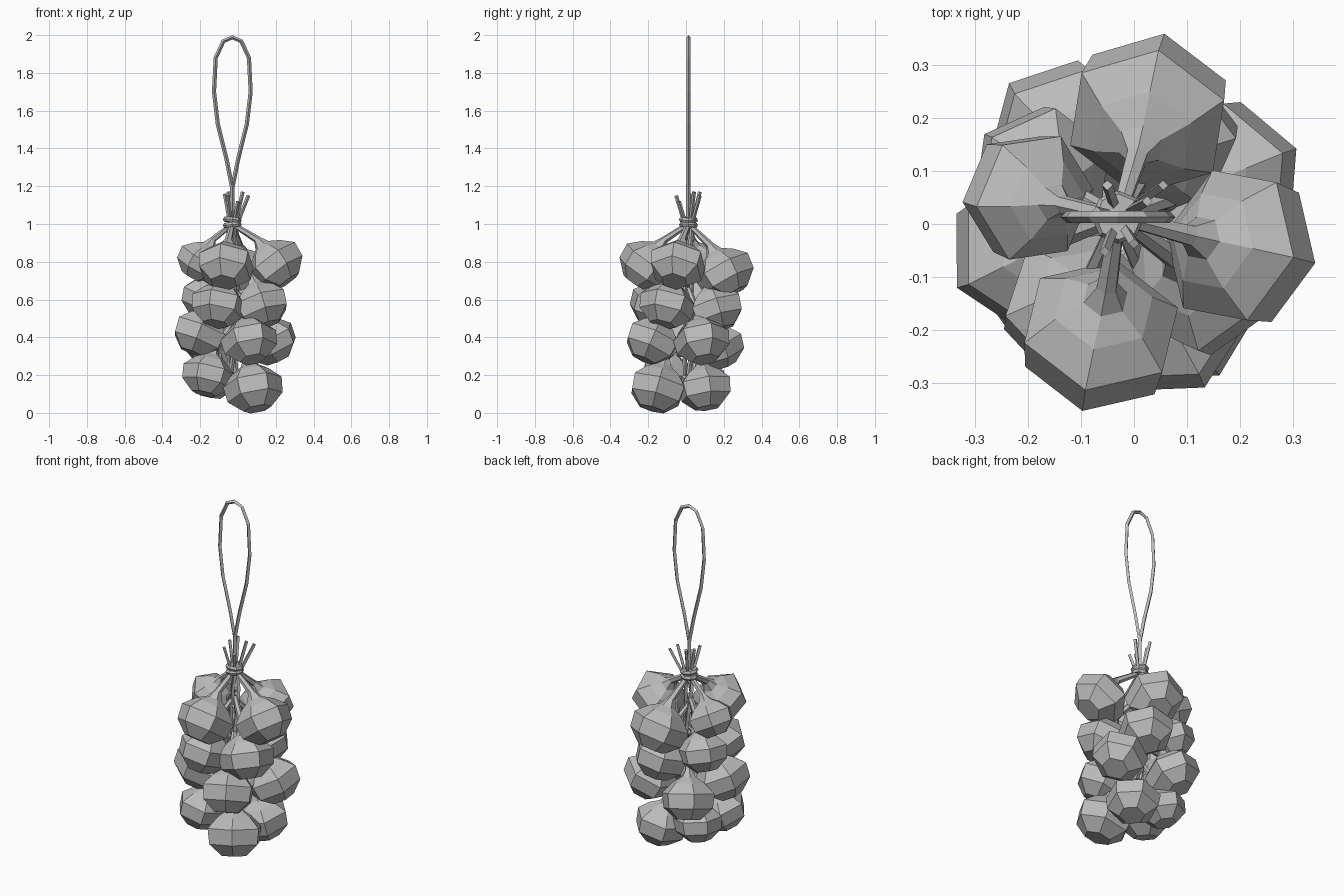
import bpy, bmesh, math
from mathutils import Vector

if "Cube" in bpy.data.objects:
    bpy.data.objects.remove(bpy.data.objects["Cube"])

GREY = (0.5, 0.5, 0.5, 1)
mat = bpy.data.materials.new("plain grey")
mat.use_nodes = True
mat.diffuse_color = GREY
mat.node_tree.nodes["Principled BSDF"].inputs["Base Color"].default_value = GREY

AXIS = Vector((-0.03, 0.013, 0))     # centre line of the bunch
TIE = AXIS + Vector((0, 0, 1.0))


def loft(name, rings, sides, spin=0.0):
    """Skin a list of (centre, normal, radius) rings into a closed solid."""
    bm = bmesh.new()
    loops = []
    for centre, normal, radius in rings:
        turn = Vector((0, 0, 1)).rotation_difference(normal)
        loops.append([bm.verts.new(centre + turn @ Vector((
            radius * math.cos(spin + math.tau * i / sides),
            radius * math.sin(spin + math.tau * i / sides), 0)))
            for i in range(sides)])
    for low, high in zip(loops, loops[1:]):
        for i in range(sides):
            j = (i + 1) % sides
            bm.faces.new((low[i], low[j], high[j], high[i]))
    bm.faces.new(loops[0][::-1])
    bm.faces.new(loops[-1])
    mesh = bpy.data.meshes.new(name)
    bm.to_mesh(mesh)
    bm.free()
    mesh.materials.append(mat)
    obj = bpy.data.objects.new(name, mesh)
    bpy.context.collection.objects.link(obj)


def strand(name, points, radius, sides=4):
    """Thin stalk through the given points."""
    rings = []
    for i, p in enumerate(points):
        along = points[min(i + 1, len(points) - 1)] - points[max(i - 1, 0)]
        rings.append((p, along.normalized(), radius))
    loft(name, rings, sides)


# Bulb profile: radius, height along the bulb axis
PROFILE = [(0.075, -0.115), (0.148, -0.05), (0.158, 0.035),
           (0.1, 0.093), (0.045, 0.128), (0.022, 0.17)]


def bulb(name, centre, anchor, upright, size, spin):
    axis = (anchor - centre + Vector((0, 0, upright))).normalized()
    rings = [(centre + axis * h * size, axis, r * size) for r, h in PROFILE]
    rings.append((anchor, axis, 0.014))
    loft(name, rings, 6, spin)


# Four tiers of four bulbs: x, y, z, size, spin
TIERS = {
    "top": [(-0.065, -0.21, 0.78, 0.97, 0.3), (0.2, -0.045, 0.785, 0.97, -0.2),
            (0.03, 0.207, 0.74, 1, 0.35), (-0.2, 0.052, 0.8, 0.8, 0.1)],
    "upper": [(-0.105, -0.16, 0.57, 0.93, 0.2), (0.125, -0.1, 0.57, 0.95, 0.6),
              (0.05, 0.16, 0.55, 0.95, 0.1), (-0.175, 0.09, 0.61, 0.85, 0.4)],
    "lower": [(-0.203, -0.05, 0.42, 0.95, 0.5), (0.06, -0.18, 0.38, 0.95, 0.0),
              (0.17, 0.085, 0.38, 0.95, 0.4), (-0.13, 0.165, 0.35, 0.93, 0.3)],
    "bottom": [(-0.16, -0.1, 0.2, 0.88, 0.1), (0.082, -0.15, 0.13, 1, 0.0),
               (0.09, 0.1, 0.13, 0.93, 0.2), (-0.13, 0.075, 0.18, 0.83, 0.5)],
}
# How far each tier's bulbs are pulled upright
UPRIGHT = {"top": 0.1, "upper": 0.2, "lower": 0.15, "bottom": 0.3}
for tier, bulbs in TIERS.items():
    for n, (x, y, z, size, spin) in enumerate(bulbs, 1):
        anchor = TIE if tier == "top" else AXIS + Vector((0, 0, z + 0.28))
        bulb(f"{tier}_bulb_{n}", Vector((x, y, z)), anchor, UPRIGHT[tier],
             size, spin)

# Twisted stalks down the middle
for k in range(3):
    pts = []
    for i in range(8):
        a = math.tau * k / 3 + i * 0.8
        pts.append(AXIS + Vector((0.02 * math.cos(a), 0.02 * math.sin(a),
                                  0.2 + i * 0.115)))
    strand(f"centre_stalk_{k + 1}", pts, 0.012)

# Wrapped tie
for n, z in enumerate((0.995, 1.022), 1):
    up = Vector((0.08 * (-1) ** n, 0.05, 1)).normalized()
    mid = AXIS + Vector((0, 0, z))
    loft(f"tie_wrap_{n}", [(mid - up * 0.013, up, 0.043), (mid, up, 0.05),
                           (mid + up * 0.013, up, 0.043)], 8)

# Cut stalk ends splaying out above the tie
ENDS = [(-0.04, 0.01, 1.16), (-0.025, -0.065, 1.15), (0.055, 0.03, 1.17),
        (0.085, 0.06, 1.15), (-0.02, 0.06, 1.17), (0.03, -0.05, 1.12)]
for n, (dx, dy, z) in enumerate(ENDS, 1):
    tip = AXIS + Vector((dx, dy, z))
    root = AXIS + Vector((dx * 0.3, dy * 0.3, 1.0))
    strand(f"stalk_end_{n}", [root, tip], 0.01)

# Hanging loop: one cord splitting into a teardrop
half = [(0.0, 1.19), (0.03, 1.34), (0.077, 1.53), (0.097, 1.7),
        (0.088, 1.88), (0.047, 1.968)]
outline = half + [(0, 1.988)] + [(-x, z) for x, z in reversed(half)]
strand("hanging_loop", [AXIS + Vector((x, 0, z)) for x, z in outline], 0.011)
strand("loop_cord", [TIE, AXIS + Vector((0, 0, 1.21))], 0.012)
